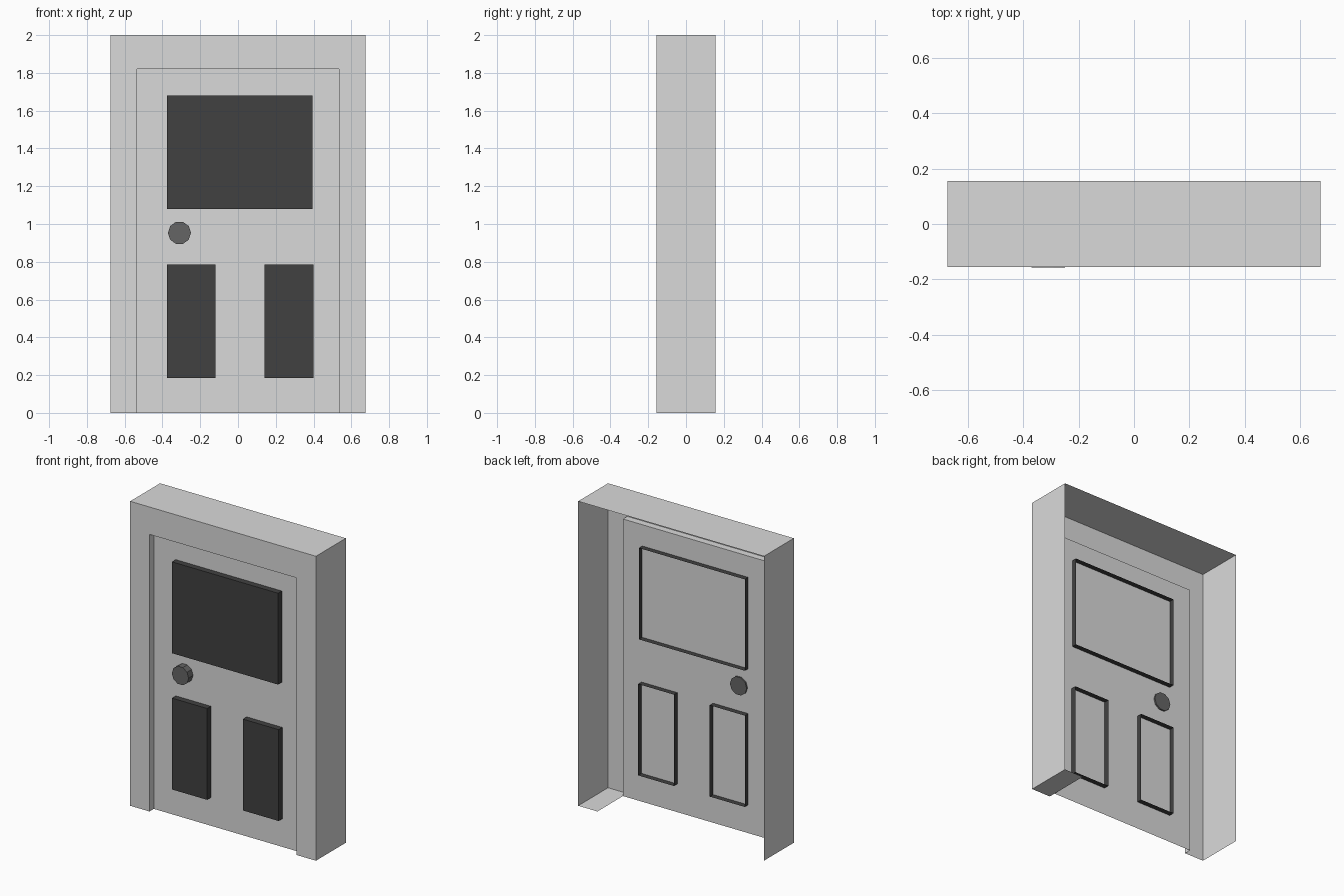
import bpy
import math

if "Cube" in bpy.data.objects:
    bpy.data.objects.remove(bpy.data.objects["Cube"])


def material(name, v):
    m = bpy.data.materials.new(name)
    m.diffuse_color = (v, v, v, 1)
    m.use_nodes = True
    m.node_tree.nodes["Principled BSDF"].inputs["Base Color"].default_value = m.diffuse_color
    return m


LIGHT = material("light_grey_paint", 0.70)
DARK = material("dark_panel", 0.053)
METAL = material("knob_grey", 0.13)


def sheet(name, verts, faces, mat):
    me = bpy.data.meshes.new(name)
    me.from_pydata(verts, [], faces)
    me.materials.append(mat)
    ob = bpy.data.objects.new(name, me)
    bpy.context.collection.objects.link(ob)
    return ob


def sweep(name, pts, y0, y1, mat, closed=False, front=False, back=False):
    """Sweep an x/z outline along y, with optional end caps."""
    n = len(pts)
    verts = [(x, y, z) for y in (y0, y1) for x, z in pts]
    faces = [(i, (i + 1) % n, (i + 1) % n + n, i + n)
             for i in range(n if closed else n - 1)]
    if front:
        faces.append(tuple(reversed(range(n))))
    if back:
        faces.append(tuple(range(n, 2 * n)))
    return sheet(name, verts, faces, mat)


def arch(w, h):
    return [(-w, 0), (-w, h), (w, h), (w, 0)]


FRONT, BACK, DOOR = -0.155, 0.155, -0.11
outer, inner = arch(0.675, 2.0), arch(0.535, 1.82)

# Outer walls and top, with the underside of one jamb; open at the back
sweep("frame_walls", outer + [(0.535, 0)], FRONT, BACK, LIGHT)

# Flat front of the frame
sheet("frame_front", [(x, FRONT, z) for x, z in outer + inner],
      [(i + 4, i + 5, i + 1, i) for i in range(3)], LIGHT)

# Reveal between frame front and door
sweep("frame_reveal", inner[::-1], FRONT, DOOR, LIGHT)

# Door leaf
sheet("door_leaf", [(x, DOOR, z) for x, z in inner], [(3, 2, 1, 0)], LIGHT)

# Raised panels: open-backed boxes passing through the door leaf
for name, x0, x1, z0, z1 in (("upper_panel", -0.375, 0.395, 1.08, 1.68),
                             ("lower_left_panel", -0.375, -0.12, 0.185, 0.785),
                             ("lower_right_panel", 0.14, 0.40, 0.185, 0.785)):
    sweep(name, [(x0, z0), (x0, z1), (x1, z1), (x1, z0)],
          -0.149, -0.075, DARK, closed=True, front=True)

# Door knob
N = 10
knob = [(-0.31 - 0.061 * math.cos(2 * math.pi * i / N),
         0.953 + 0.061 * math.sin(2 * math.pi * i / N)) for i in range(N)]
sweep("door_knob", knob, -0.157, -0.10, METAL, closed=True, front=True, back=True)
